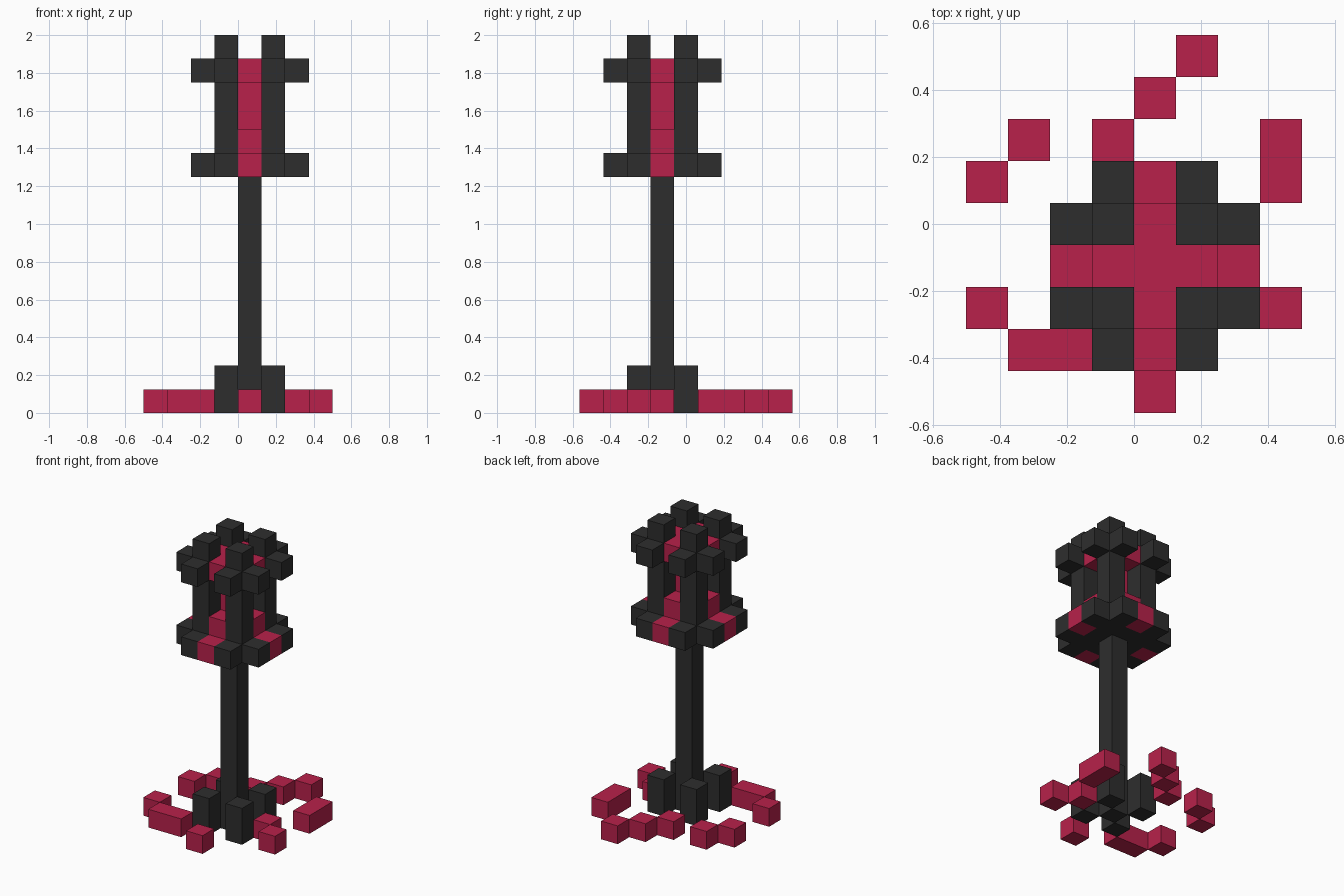
import bpy
import bmesh
from mathutils import Matrix, Vector

cube = bpy.data.objects.get("Cube")
if cube:
    bpy.data.objects.remove(cube, do_unlink=True)

U = 0.125                          # block size
AXIS = Vector((0.0625, -0.125, 0))  # centre line of the pole


def make_material(name, rgb):
    mat = bpy.data.materials.new(name)
    color = (*rgb, 1.0)
    mat.diffuse_color = color
    mat.use_nodes = True
    bsdf = next(n for n in mat.node_tree.nodes if n.type == 'BSDF_PRINCIPLED')
    bsdf.inputs["Base Color"].default_value = color
    return mat


BLACK = make_material("charcoal", (0.027, 0.027, 0.027))
RED = make_material("crimson", (0.479, 0.0155, 0.07))


def blocks(name, mat, cells, bottom, top, size=(1, 1)):
    """One object made of boxes centred on grid cells around the pole axis."""
    bm = bmesh.new()
    for x, y, *own in cells:
        sx, sy = own or size
        centre = AXIS + Vector((x, y, (bottom + top) / 2)) * U
        scale = Matrix.Diagonal((sx * U, sy * U, (top - bottom) * U, 1))
        bmesh.ops.create_cube(bm, size=1, matrix=Matrix.Translation(centre) @ scale)
    mesh = bpy.data.meshes.new(name)
    bm.to_mesh(mesh)
    bm.free()
    mesh.materials.append(mat)
    obj = bpy.data.objects.new(name, mesh)
    bpy.context.collection.objects.link(obj)
    return obj


# Repeating layouts around the axis
diagonals = [(x, y) for x in (-1, 1) for y in (-1, 1)]
sides = [(1, 0), (-1, 0), (0, 1), (0, -1)]
outer_sides = [(2 * x, 2 * y) for x, y in sides]
knobs = [(x * a, y * b) for x, y in diagonals for a, b in ((2, 1), (1, 2))]

# Pole and its four feet
blocks("pole", BLACK, [(0, 0)], 0, 10)
blocks("feet", BLACK, diagonals, 0, 2)

# Lantern floor with knobs and red inlays
blocks("lantern_floor", BLACK, [(0, 0)], 10, 11, size=(3, 3))
blocks("floor_knobs", BLACK, knobs, 10, 11)
blocks("floor_inlays", RED, outer_sides, 10, 11)

# Glowing core with wider steps at bottom and top
blocks("core", RED, [(0, 0)], 11, 15)
blocks("core_lower_step", RED, sides, 11, 12)
blocks("core_upper_step", RED, sides, 14, 15)

# Corner posts and upper knobs
blocks("lantern_posts", BLACK, diagonals, 11, 16)
blocks("upper_knobs", BLACK, knobs, 14, 15)

# Scattered ground blocks; the last two entries are longer bars
scatter = [(1, 5), (0, 4), (-1, 3), (-3, 3), (-4, 2), (-4, -1), (0, -3),
           (3, -1), (2, 0), (-2.5, -2, 2, 1), (3, 2.5, 1, 2)]
blocks("ground_blocks", RED, scatter, 0, 1)
